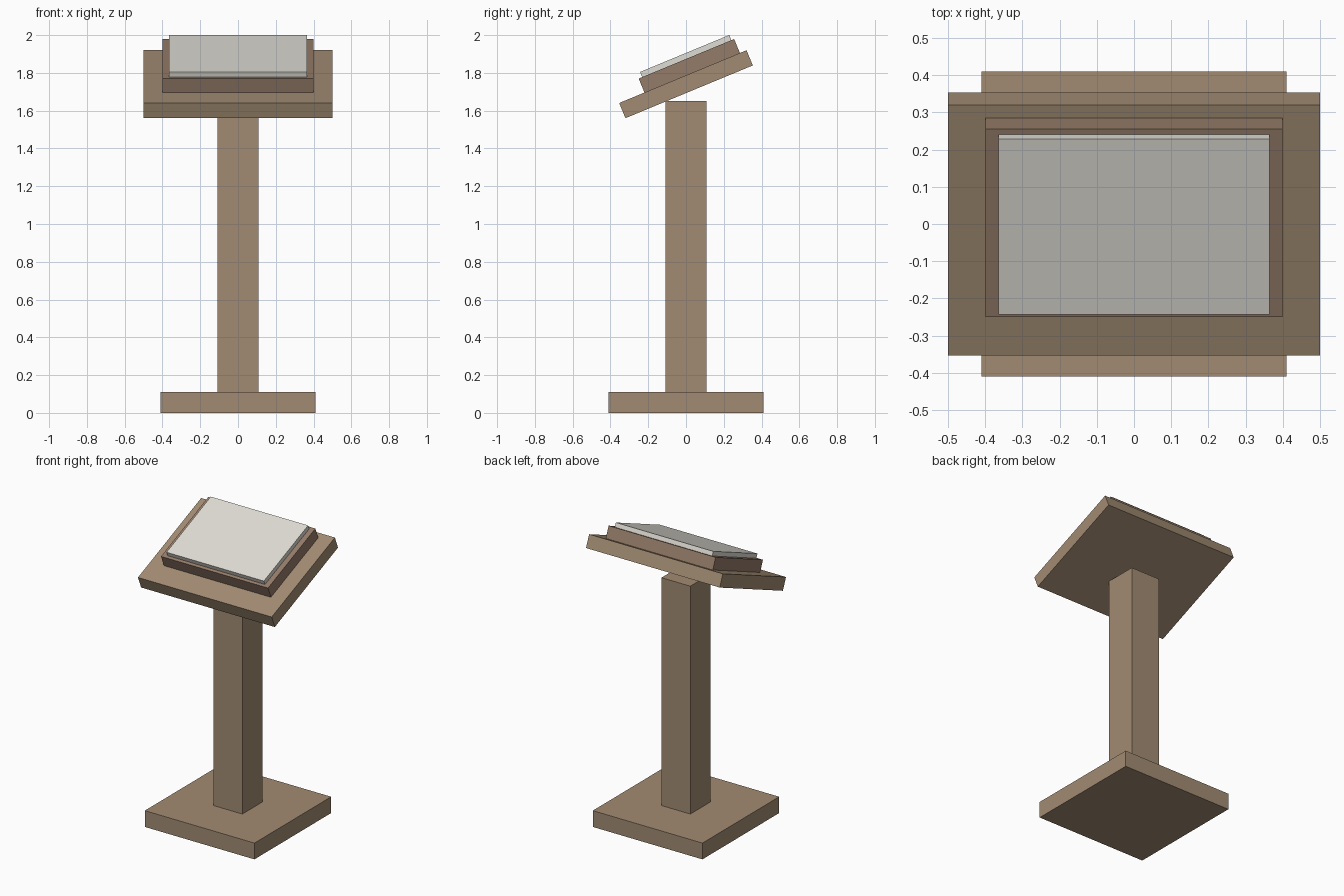
import bpy
from math import radians, sin, cos

if "Cube" in bpy.data.objects:
    bpy.data.objects.remove(bpy.data.objects["Cube"])

TILT = radians(22.5)
PIVOT_Z = 1.74  # centre of the tilted board


def material(name, rgb):
    m = bpy.data.materials.new(name)
    m.diffuse_color = (*rgb, 1)
    m.use_nodes = True
    m.node_tree.nodes["Principled BSDF"].inputs["Base Color"].default_value = m.diffuse_color
    return m


wood = material("wood", (0.36, 0.26, 0.17))
cover = material("cover_brown", (0.30, 0.20, 0.14))
paper = material("paper", (0.74, 0.72, 0.66))


def box(name, size, loc, mat, tilt=0.0):
    bpy.ops.mesh.primitive_cube_add(size=1, location=loc, rotation=(tilt, 0, 0))
    ob = bpy.context.object
    ob.name = name
    ob.scale = size
    ob.data.materials.append(mat)
    return ob


def tilted_box(name, size, along, out, mat):
    """Box on the sloping board: offset along the slope and out from it."""
    y = along * cos(TILT) - out * sin(TILT)
    z = PIVOT_Z + along * sin(TILT) + out * cos(TILT)
    return box(name, size, (0, y, z), mat, TILT)


# Stand
box("base_plate", (0.82, 0.82, 0.11), (0, 0, 0.055), wood)
box("column", (0.216, 0.216, 1.54), (0, 0, 0.88), wood)

# Sloping top with the book resting on it
tilted_box("sloped_board", (1.0, 0.73, 0.087), 0, 0, wood)
tilted_box("book_cover", (0.8, 0.547, 0.08), 0.0535, 0.0835, cover)
tilted_box("book_pages", (0.728, 0.511, 0.033), 0.0557, 0.1365, paper)
